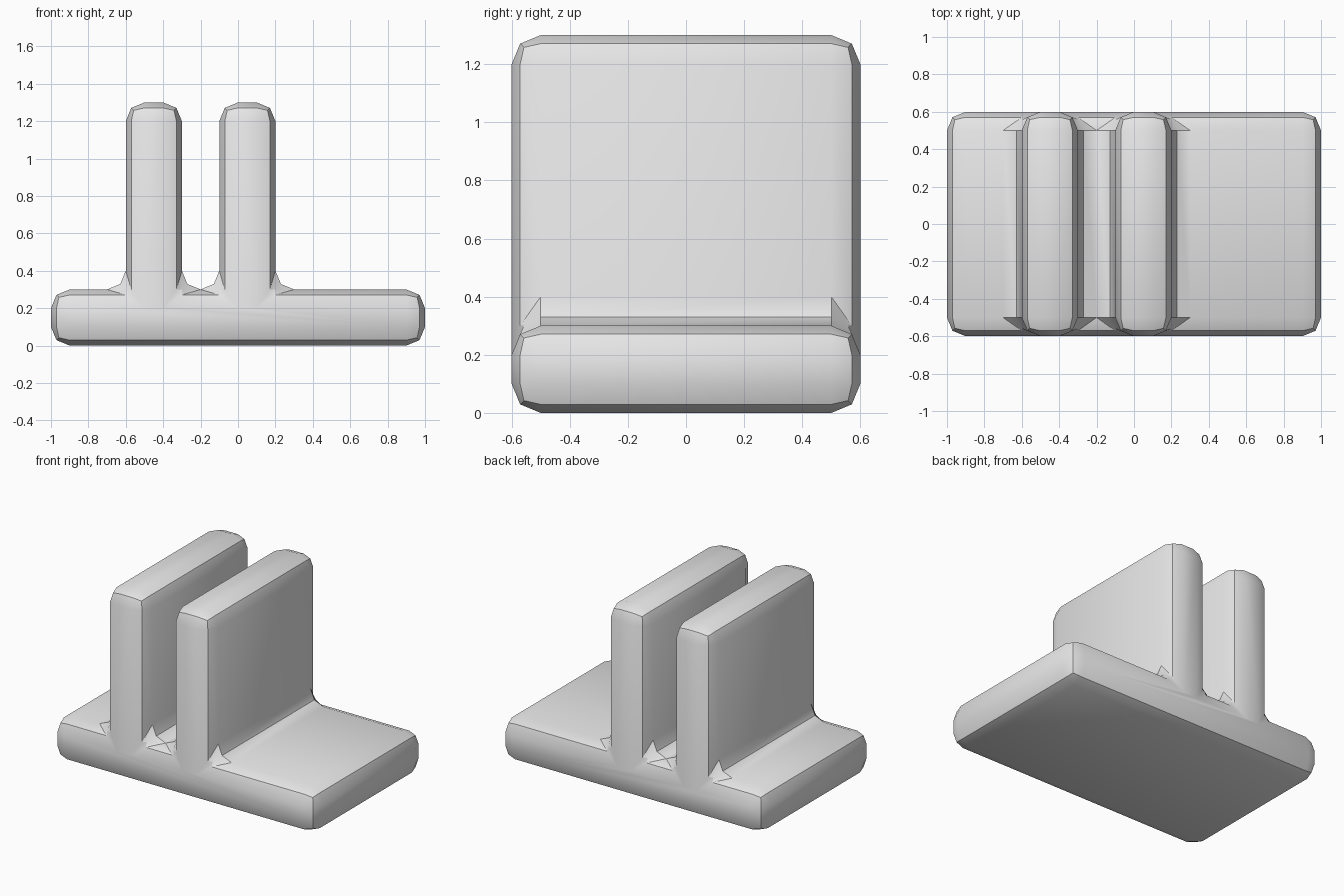
import bpy
import bmesh
import math

cube = bpy.data.objects.get("Cube")
if cube:
    bpy.data.objects.remove(cube, do_unlink=True)

HALF_DEPTH = 0.6
DECK, TOP = 0.3, 1.3

# Single grey plastic
grey = bpy.data.materials.new("light grey")
grey.use_nodes = True
colour = (0.8, 0.8, 0.8, 1)
grey.diffuse_color = colour
grey.node_tree.nodes["Principled BSDF"].inputs["Base Color"].default_value = colour

# Side outline: flat base with two upright walls
outline = [(-1, 0), (1, 0), (1, DECK)]
for right, left in ((0.2, -0.1), (-0.3, -0.6)):
    outline += [(right, DECK), (right, TOP), (left, TOP), (left, DECK)]
outline.append((-1, DECK))

# Extrude the outline through the depth
bm = bmesh.new()
face = bm.faces.new([bm.verts.new((x, -HALF_DEPTH, z)) for x, z in outline])
result = bmesh.ops.extrude_face_region(bm, geom=[face], use_keep_orig=True)
moved = [v for v in result["geom"] if isinstance(v, bmesh.types.BMVert)]
bmesh.ops.translate(bm, verts=moved, vec=(0, 2 * HALF_DEPTH, 0))
bmesh.ops.recalc_face_normals(bm, faces=bm.faces)
mesh = bpy.data.meshes.new("slotted_stand")
bm.to_mesh(mesh)
bm.free()
mesh.materials.append(grey)

stand = bpy.data.objects.new("slotted_stand", mesh)
bpy.context.collection.objects.link(stand)
bpy.ops.object.select_all(action="DESELECT")
stand.select_set(True)
bpy.context.view_layer.objects.active = stand

# Rounded edges and filleted wall feet
bevel = stand.modifiers.new("rounded edges", "BEVEL")
bevel.width = 0.1
bevel.segments = 2
bevel.limit_method = "ANGLE"
bevel.use_clamp_overlap = False
bpy.ops.object.modifier_apply(modifier=bevel.name)
bpy.ops.object.shade_smooth_by_angle(angle=math.radians(30))
